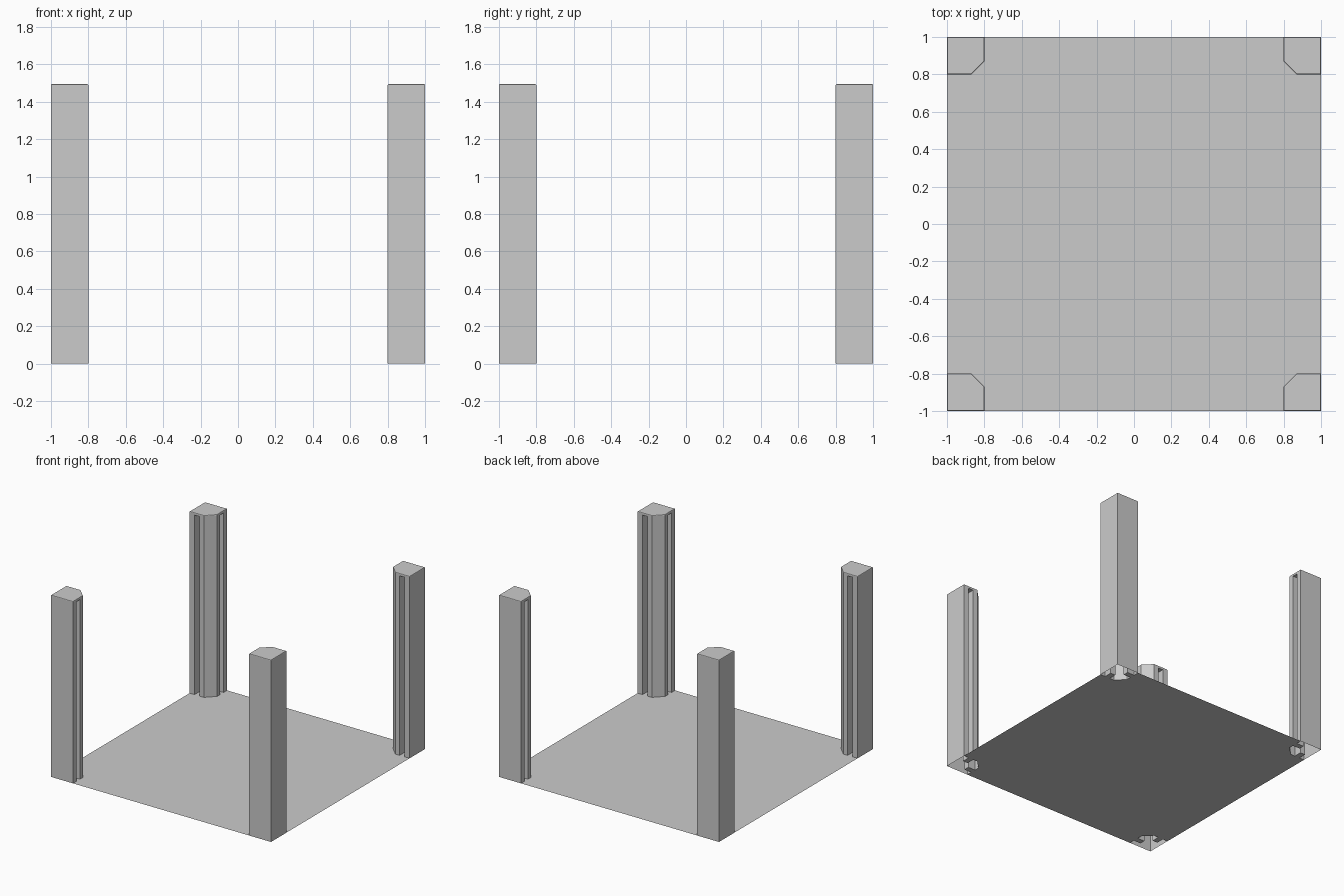
import bpy, bmesh

if "Cube" in bpy.data.objects:
    bpy.data.objects.remove(bpy.data.objects["Cube"])

TOP, CAP = 1.495, 0.02

# Pillar section measured inward from the outer corner: two slots and a chamfered inner column
half = [(0.2, 0), (0.2, 0.045), (0.135, 0.045), (0.135, 0.09), (0.2, 0.09), (0.2, 0.13)]
inner = half + [(v, u) for u, v in reversed(half)]
section = [(0, 0)] + inner
cap_outline = [(0, 0), (0.2, 0), (0.2, 0.13), (0.13, 0.2), (0, 0.2)]


def place(points, sx, sy):
    """Move a corner-local outline to one corner, keeping it counter-clockwise."""
    pts = [(sx * (1 - u), sy * (1 - v)) for u, v in points]
    return pts if sx * sy > 0 else pts[::-1]


def finish(bm, name):
    mesh = bpy.data.meshes.new(name)
    bm.to_mesh(mesh)
    bm.free()
    obj = bpy.data.objects.new(name, mesh)
    bpy.context.collection.objects.link(obj)
    return obj


def prism(name, pts, z0, z1, capped):
    bm = bmesh.new()
    low = [bm.verts.new((x, y, z0)) for x, y in pts]
    high = [bm.verts.new((x, y, z1)) for x, y in pts]
    n = len(pts)
    for i in range(n):
        j = (i + 1) % n
        bm.faces.new((low[i], low[j], high[j], high[i]))
    if capped:
        bm.faces.new(low[::-1])
        top = bm.faces.new(high)
        bmesh.ops.bevel(bm, geom=list(top.edges), offset=0.006, segments=2,
                        profile=0.5, affect='EDGES')
    return finish(bm, name)


corners = {"back_right": (1, 1), "back_left": (-1, 1),
           "front_left": (-1, -1), "front_right": (1, -1)}
floor_outline = []

for label, (sx, sy) in corners.items():
    # Hollow slotted pillar, open at the bottom, closed by a thin cap
    prism(label + "_pillar", place(section, sx, sy), 0, TOP - CAP, False)
    prism(label + "_cap", place(cap_outline, sx, sy), TOP - CAP, TOP, True)
    # The floor follows the inner side of each pillar
    floor_outline += place(inner, sx, sy)[::-1]

# Floor sheet, cut out around the pillars
bm = bmesh.new()
face = bm.faces.new([bm.verts.new((x, y, 0)) for x, y in floor_outline])
face.normal_update()
if face.normal.z < 0:
    face.normal_flip()
bmesh.ops.triangulate(bm, faces=[face])
finish(bm, "floor")
